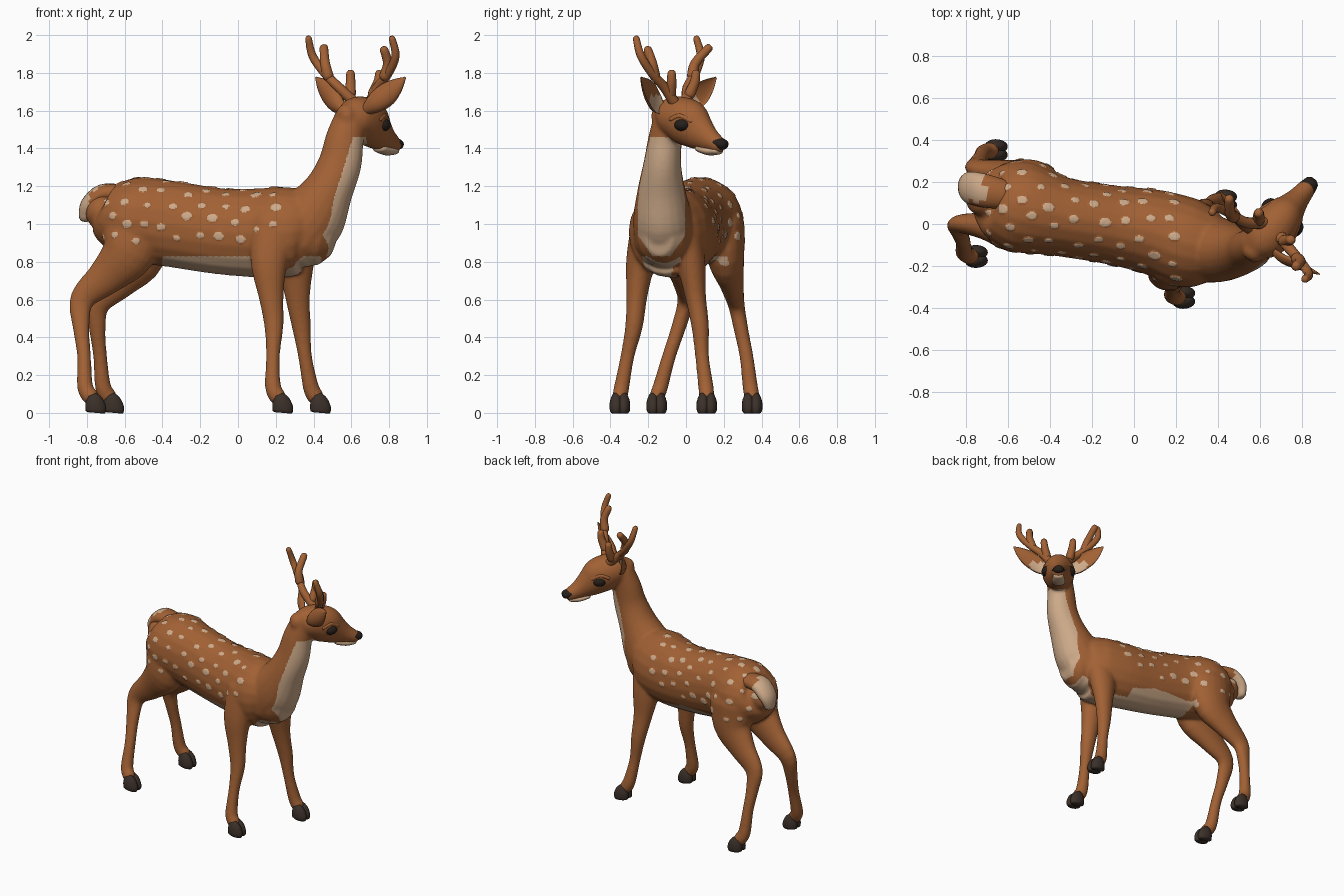
import bpy, bmesh, math, random
from mathutils import Vector, Matrix, kdtree

random.seed(7)
if "Cube" in bpy.data.objects:
    bpy.data.objects.remove(bpy.data.objects["Cube"], do_unlink=True)


def material(name, color):
    m = bpy.data.materials.new(name)
    m.use_nodes = True
    m.diffuse_color = (*color, 1)
    bsdf = m.node_tree.nodes["Principled BSDF"]
    bsdf.inputs["Base Color"].default_value = (*color, 1)
    bsdf.inputs["Roughness"].default_value = 0.8
    return m


FUR = material("brown fur", (0.36, 0.12, 0.035))
CREAM = material("cream fur", (0.61, 0.4, 0.25))
HOOF = material("dark hoof", (0.045, 0.03, 0.023))
BLACK = material("black", (0.02, 0.014, 0.011))

# Head frame: forward, right-hand side and up, with the head turned to one side
YAW = math.radians(50)
FWD = Vector((math.cos(YAW), math.sin(YAW), 0))
SIDE = Vector((FWD.y, -FWD.x, 0))
UP = Vector((0, 0, 1))
Y = Vector((0, 1, 0))
HEAD = Vector((0.64, -0.05, 0))


def head_point(f, s, z):
    return HEAD + FWD * f + SIDE * s + UP * z


def spline(stations, steps):
    """Catmull-Rom through stations (centre, lateral radius, other radius)."""
    pts = [(*c, a, b) for c, a, b in stations]
    pts = [pts[0]] + pts + [pts[-1]]
    out = []
    for p, q, r, s in zip(pts, pts[1:], pts[2:], pts[3:]):
        for i in range(steps):
            t = i / steps
            out.append([0.5 * (2 * b + (c - a) * t + (2 * a - 5 * b + 4 * c - d) * t * t
                        + (3 * b - a - 3 * c + d) * t ** 3) for a, b, c, d in zip(p, q, r, s)])
    out.append(list(pts[-1]))
    return [(Vector(p[:3]), max(p[3], 0.004), max(p[4], 0.004)) for p in out]


def loft(bm, stations, lateral=Y, sides=20, steps=4, dome=True, cup=0):
    """Elliptical tube through the stations, with rounded ends."""
    rows = spline([(Vector(c), a, b) for c, a, b in stations], steps)
    if dome:
        for end, nxt in ((0, 1), (-1, -2)):
            c, a, b = rows[end]
            d = (c - rows[nxt][0]).normalized() * min(a, b)
            caps = [(c + d * k, a * w, b * w) for k, w in ((0.5, 0.86), (0.85, 0.5))]
            rows = caps[::-1] + rows if end == 0 else rows + caps
    rings = []
    for i, (c, a, b) in enumerate(rows):
        t = (rows[min(i + 1, len(rows) - 1)][0] - rows[max(i - 1, 0)][0]).normalized()
        u = (lateral - t * lateral.dot(t)).normalized()
        v = t.cross(u)
        ring = []
        for k in range(sides):
            ang = 2 * math.pi * k / sides
            h = math.sin(ang)
            if cup and h * cup > 0:
                h *= -0.45
            ring.append(bm.verts.new(c + u * a * math.cos(ang) + v * b * h))
        rings.append(ring)
    faces = [bm.faces.new(rings[0]), bm.faces.new(rings[-1])]
    for r0, r1 in zip(rings, rings[1:]):
        for k in range(sides):
            n = (k + 1) % sides
            faces.append(bm.faces.new((r0[k], r0[n], r1[n], r1[k])))
    bmesh.ops.recalc_face_normals(bm, faces=faces)


def finish(bm, name, *mats):
    mesh = bpy.data.meshes.new(name)
    bm.to_mesh(mesh)
    bm.free()
    for m in mats:
        mesh.materials.append(m)
    mesh.shade_smooth()
    ob = bpy.data.objects.new(name, mesh)
    bpy.context.collection.objects.link(ob)
    return ob


def paint(ob, rule):
    for p in ob.data.polygons:
        p.material_index = int(rule(p.center, p.normal))


# Torso, neck and head
bm = bmesh.new()
loft(bm, [((x, y, z), a, b) for x, y, z, a, b in (
    (-.71, .13, 1.06, .1, .1), (-.675, .12, 1.045, .17, .165), (-.55, .085, 1.025, .22, .225),
    (-.35, .035, 1.0, .19, .228), (-.1, -.005, .962, .19, .228), (.1, -.04, .953, .205, .236),
    (.25, -.09, .957, .215, .24), (.34, -.11, .96, .19, .22), (.39, -.12, .95, .15, .18))])
loft(bm, [((x, y, z), a, b) for x, y, z, a, b in (
    (.32, -.11, .92, .165, .16), (.4, -.125, 1.04, .155, .175), (.485, -.13, 1.19, .125, .13),
    (.54, -.125, 1.32, .1, .115), (.565, -.11, 1.45, .09, .102), (.6, -.085, 1.56, .085, .09))])
loft(bm, [(head_point(f, 0, z), a, b) for f, z, a, b in (
    (-.1, 1.57, .06, .07), (-.05, 1.57, .1, .1), (.02, 1.56, .112, .118), (.09, 1.53, .104, .126),
    (.15, 1.49, .08, .103), (.22, 1.45, .057, .069), (.285, 1.42, .046, .047))], SIDE)

# Legs, each path running from the body down to the pastern
FRONT_RADII = ((.09, .13), (.078, .1), (.056, .067), (.047, .051), (.037, .037), (.041, .043), (.041, .046))
HIND_RADII = ((.11, .17), (.1, .145), (.067, .1), (.045, .067), (.039, .045), (.037, .037),
              (.041, .043), (.041, .046))
LEGS = {
    "front_right": (FRONT_RADII, ((.2, -.2, 1), (.165, -.24, .8), (.175, -.26, .62), (.19, -.275, .46),
                                  (.185, -.31, .3), (.185, -.34, .14), (.21, -.35, .085))),
    "front_left": (FRONT_RADII, ((.3, -.02, 1), (.305, .025, .8), (.315, .05, .62), (.335, .075, .46),
                                 (.355, .085, .3), (.385, .105, .14), (.41, .11, .085))),
    "hind_right": (HIND_RADII, ((-.55, -.01, 1), (-.58, -.03, .85), (-.7, -.01, .72), (-.825, 0, .6),
                                (-.83, -.04, .45), (-.815, -.09, .3), (-.81, -.135, .14), (-.78, -.155, .085))),
    "hind_left": (HIND_RADII, ((-.52, .2, 1), (-.53, .21, .83), (-.63, .24, .7), (-.74, .265, .58),
                               (-.745, .29, .45), (-.73, .32, .3), (-.715, .34, .14), (-.685, .35, .085))),
}
for radii, path in LEGS.values():
    loft(bm, [(p, a, b) for p, (a, b) in zip(path, radii)])

# Fuse into one smooth skin
rough = finish(bm, "body_rough", FUR, CREAM)
remesh = rough.modifiers.new("fuse", "REMESH")
remesh.mode = "VOXEL"
remesh.voxel_size = 0.008
soften = rough.modifiers.new("soften", "SMOOTH")
soften.factor = 0.5
soften.iterations = 20
skin = bpy.data.meshes.new_from_object(rough.evaluated_get(bpy.context.evaluated_depsgraph_get()))
bpy.data.objects.remove(rough, do_unlink=True)
body = bpy.data.objects.new("body", skin)
bpy.context.collection.objects.link(body)
skin.materials.clear()
for m in (FUR, CREAM):
    skin.materials.append(m)
skin.shade_smooth()

# Scattered spots over the back and flanks
spots = []
order = list(skin.polygons)
random.shuffle(order)
for p in order:
    c = p.center
    flank = -.72 < c.x < .2 and c.z > .91 + max(0, c.x) * .4 and p.normal.z > -.25
    if flank and all((c - s).length > .088 for s, r in spots):
        spots.append((c.copy(), random.uniform(.013, .022)))
tree = kdtree.KDTree(len(spots))
for i, (c, r) in enumerate(spots):
    tree.insert(c, i)
tree.balance()


def in_spot(c):
    near, i, dist = tree.find(c)
    d = c - near
    return Vector((d.x * .75, d.y, d.z)).length < spots[i][1]


def near_leg(c):
    return any(math.hypot(c.x - path[1][0], c.y - path[1][1]) < .1 for _, path in LEGS.values())


def coat(c, n):
    narrow = .125 * min(1, (c.z - .76) / .18)
    bib = .83 < c.z < 1.46 and .42 + (c.z - .85) * .31 < c.x < .68 and abs(c.y + .13) < narrow
    off_centre = abs(c.y + .04 + .24 * c.x)
    belly = (-.4 < c.x < .44 and .69 < c.z < .83 and n.z < 0 and not near_leg(c)
             and off_centre < (.17 if c.x < .1 else .11))
    return bib or belly or in_spot(c)


paint(body, coat)
for v in skin.vertices:
    if in_spot(v.co):
        v.co += v.normal * .005

# Cloven hooves
for name, (_, path) in LEGS.items():
    x, y, _ = path[-1]
    bm = bmesh.new()
    for toe in (-1, 1):
        ty = y + toe * .02
        loft(bm, [((x + .028, ty, 0), .026, .046), ((x + .028, ty, .018), .034, .055),
                  ((x + .018, ty, .06), .033, .048), ((x + .004, ty, .095), .02, .028)], dome=False)
    finish(bm, name + "_hoof", HOOF)

# Tail, cream on its back and brown along its near side
bm = bmesh.new()
loft(bm, [((-.62, .14, 1.16), .07, .05), ((-.72, .16, 1.16), .08, .05),
          ((-.79, .175, 1.1), .075, .045), ((-.81, .18, 1.04), .05, .032)])
paint(finish(bm, "tail", FUR, CREAM), lambda c, n: c.x < (-.71 if n.y > -.5 else -.79))

for name, k, lean in (("right", 1, 0), ("left", -1, -.04)):
    # Cupped ear with a pale inside
    bm = bmesh.new()
    loft(bm, [(head_point(f, k * s, z), a, b) for f, s, z, a, b in (
        (-.03, .07, 1.6, .025, .03), (-.02, .13, 1.64, .055, .045), (0, .2, 1.69, .062, .04),
        (.01, .26, 1.735, .04, .025), (.015, .305, 1.772, .008, .008))], UP, cup=-k)
    paint(finish(bm, name + "_ear", FUR, CREAM),
          lambda c, n: n.dot(FWD) > .5 and abs((c - HEAD).dot(SIDE)) < .2 and c.z < 1.68)

    # Antler beam with two tines, leaning a little differently on each side
    bm = bmesh.new()
    fork = (-.03, .2, 1.92) if k > 0 else (.05, .25, 1.93)
    branches = (
        ((.03, .05, 1.64), (.015, .12, 1.725), (0, .205, 1.8), (-.02, .27, 1.89), (-.05, .272, 1.98)),
        ((0, .18, 1.785), (.0, .2, 1.85), fork),
        ((.025, .08, 1.69), (.045, .095, 1.75), (.05, .1, 1.795)))
    for pts in branches:
        loft(bm, [(head_point(f + (lean if s > .1 else 0), k * s, z), r, r) for (f, s, z), r in
                  zip(pts, (.03, .026, .023, .022, .018))], FWD, sides=12)
    finish(bm, name + "_antler", FUR)

    # Almond eye with a lid above it
    bm = bmesh.new()
    bmesh.ops.create_uvsphere(bm, u_segments=20, v_segments=12, radius=.037)
    turn = Matrix.Rotation(YAW, 4, "Z") @ Matrix.Diagonal((1.2, 1, .9, 1))
    bmesh.ops.transform(bm, matrix=Matrix.Translation(head_point(.105, k * .08, 1.525)) @ turn, verts=bm.verts)
    finish(bm, name + "_eye", BLACK)
    bm = bmesh.new()
    loft(bm, [(head_point(f, k * s, z), .014, .016) for f, s, z in (
        (.05, .1, 1.555), (.1, .088, 1.572), (.155, .066, 1.545))], UP, sides=12)
    finish(bm, name + "_brow", FUR)

# Cream lower lip and dark nose pad
bm = bmesh.new()
loft(bm, [(head_point(.17, 0, 1.4), .045, .022), (head_point(.23, 0, 1.388), .045, .025),
          (head_point(.285, 0, 1.387), .037, .02)], SIDE)
finish(bm, "lower_lip", CREAM)
bm = bmesh.new()
loft(bm, [(head_point(.285, 0, 1.43), .044, .031), (head_point(.318, 0, 1.422), .037, .029)], SIDE)
finish(bm, "nose", BLACK)
